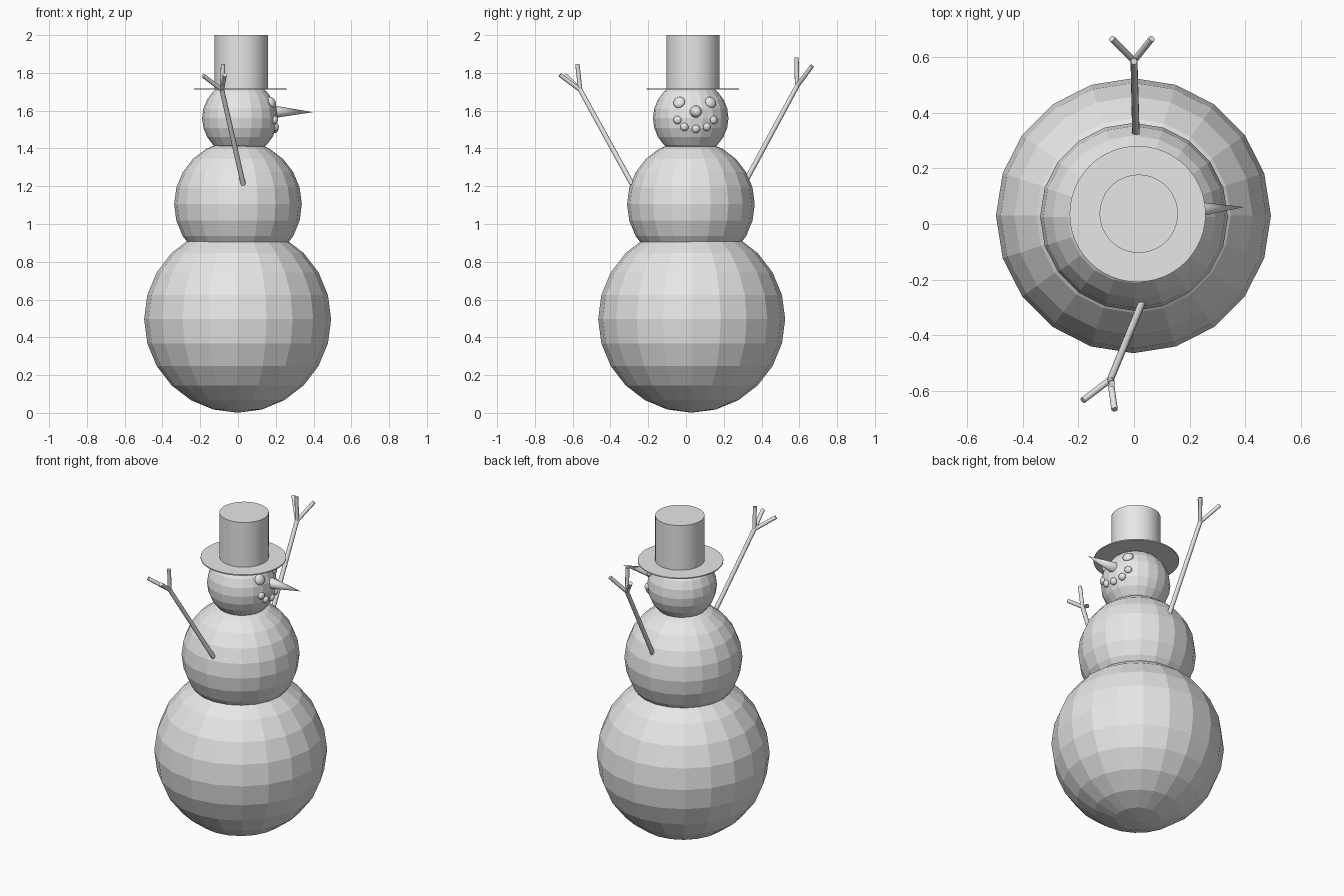
import bpy, bmesh, math
from mathutils import Vector, Matrix

if "Cube" in bpy.data.objects:
    bpy.data.objects.remove(bpy.data.objects["Cube"])

grey = bpy.data.materials.new("plain_grey")
grey.diffuse_color = (0.8, 0.8, 0.8, 1)
grey.use_nodes = True
grey.node_tree.nodes["Principled BSDF"].inputs["Base Color"].default_value = grey.diffuse_color


def finish(bm, name, smooth=False):
    me = bpy.data.meshes.new(name)
    bm.to_mesh(me)
    bm.free()
    me.materials.append(grey)
    ob = bpy.data.objects.new(name, me)
    bpy.context.collection.objects.link(ob)
    if smooth:
        bpy.ops.object.select_all(action='DESELECT')
        ob.select_set(True)
        bpy.context.view_layer.objects.active = ob
        bpy.ops.object.shade_smooth_by_angle(angle=math.radians(40))
    return ob


def ball(name, centre, radius, segs=20, rings=12, normal=None, flat=1.0, smooth=False):
    """UV sphere, optionally flattened along a normal."""
    bm = bmesh.new()
    bmesh.ops.create_uvsphere(bm, u_segments=segs, v_segments=rings, radius=radius)
    m = Matrix.Translation(centre)
    if normal is not None:
        m = m @ normal.to_track_quat('Z', 'Y').to_matrix().to_4x4() @ Matrix.Diagonal((1, 1, flat, 1))
    bm.transform(m)
    return finish(bm, name, smooth)


def add_rod(bm, a, b, r1, r2, segs=12):
    """Capped cone or cylinder between two points."""
    a, b = Vector(a), Vector(b)
    d = b - a
    m = Matrix.Translation((a + b) / 2) @ d.to_track_quat('Z', 'Y').to_matrix().to_4x4()
    bmesh.ops.create_cone(bm, cap_ends=True, segments=segs, radius1=r1, radius2=r2,
                          depth=d.length, matrix=m)


# three snowballs
HEAD, HEAD_R = Vector((0.01, 0.025, 1.56)), 0.2
ball("bottom_snowball", (-0.002, 0.03, 0.496), 0.495)
ball("middle_snowball", (0, 0.026, 1.105), 0.338)
ball("head", HEAD, HEAD_R)

# hat: thin brim and tall crown
bm = bmesh.new()
add_rod(bm, (0.013, 0.036, 1.711), (0.013, 0.036, 1.718), 0.245, 0.245, 48)
finish(bm, "hat_brim", True)
bm = bmesh.new()
add_rod(bm, (0.017, 0.037, 1.716), (0.017, 0.037, 2.0), 0.141, 0.141, 48)
finish(bm, "hat_crown", True)

# nose
bm = bmesh.new()
add_rod(bm, (0.185, 0.051, 1.594), (0.397, 0.061, 1.592), 0.034, 0.0, 24)
finish(bm, "nose", True)


def on_head(y, z):
    """Point on the face side of the head, with its outward normal."""
    dy, dz = y - HEAD.y, z - HEAD.z
    n = Vector((math.sqrt(HEAD_R ** 2 - dy * dy - dz * dz), dy, dz))
    return HEAD + n * 0.985, n.normalized()


# eyes and mouth stones
for i, y in enumerate((-0.037, 0.132)):
    p, n = on_head(y, 1.645)
    ball(f"eye_{i + 1}", p, 0.032, 16, 10, n, 0.6, True)
for i, (y, z) in enumerate(((-0.046, 1.55), (-0.009, 1.513), (0.053, 1.502),
                            (0.112, 1.513), (0.148, 1.55))):
    p, n = on_head(y, z)
    ball(f"mouth_stone_{i + 1}", p, 0.022, 16, 10, n, 0.8, True)

# twig arms: one rod and three fingers each
ARMS = {
    "front_arm": ((0.028, -0.285, 1.21), (-0.085, -0.56, 1.71),
                  ((-0.184, -0.635, 1.785), (-0.07, -0.668, 1.79), (-0.079, -0.575, 1.847))),
    "back_arm": ((0.007, 0.315, 1.225), (0.0, 0.588, 1.73),
                 ((-0.08, 0.667, 1.836), (0.064, 0.667, 1.836), (0.0, 0.585, 1.882))),
}
for name, (base, wrist, tips) in ARMS.items():
    bm = bmesh.new()
    add_rod(bm, base, wrist, 0.0135, 0.0125)
    for tip in tips:
        add_rod(bm, wrist, tip, 0.0115, 0.0115)
    finish(bm, name, True)
